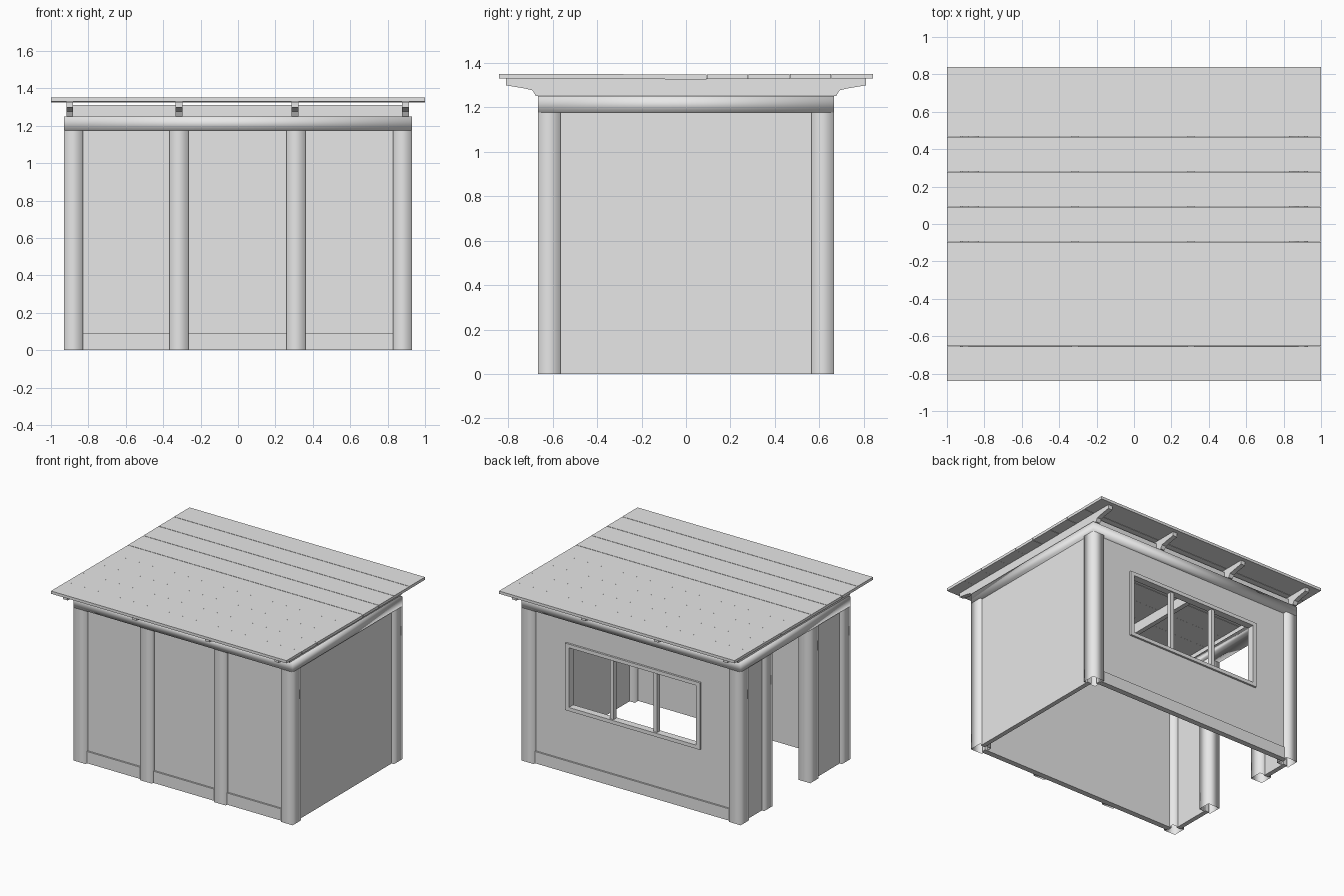
import bpy
import bmesh

scene_cube = bpy.data.objects.get("Cube")
if scene_cube:
    bpy.data.objects.remove(scene_cube, do_unlink=True)

grey = bpy.data.materials.new("plain_grey")
grey.use_nodes = True
grey.diffuse_color = (0.8, 0.8, 0.8, 1)
grey.node_tree.nodes["Principled BSDF"].inputs["Base Color"].default_value = (0.8, 0.8, 0.8, 1)


def finish(name, bm, smooth=False):
    bmesh.ops.recalc_face_normals(bm, faces=bm.faces)
    for f in bm.faces:
        f.smooth = smooth
    mesh = bpy.data.meshes.new(name)
    bm.to_mesh(mesh)
    bm.free()
    mesh.materials.append(grey)
    obj = bpy.data.objects.new(name, mesh)
    bpy.context.collection.objects.link(obj)
    return obj


def prism(name, profile, axis, lo, hi, smooth=False, caps=True):
    """Extrude a 2D outline along an axis from lo to hi."""
    bm = bmesh.new()

    def place(p, d):
        co = list(p)
        co.insert(axis, d)
        return bm.verts.new(co)

    a = [place(p, lo) for p in profile]
    b = [place(p, hi) for p in profile]
    n = len(a)
    for i in range(n):
        j = (i + 1) % n
        bm.faces.new((a[i], a[j], b[j], b[i]))
    if caps:
        bm.faces.new(a)
        bm.faces.new(b)
    return finish(name, bm, smooth)


def box(name, x, y, z, **options):
    outline = [(x[0], y[0]), (x[1], y[0]), (x[1], y[1]), (x[0], y[1])]
    return prism(name, outline, 2, z[0], z[1], **options)


def span(a, b, sign):
    return tuple(sorted((a * sign, b * sign)))


X, Y = 0.93, 0.665          # outer half sizes of the frame
POST, TOP = 0.1, 1.175      # post width, underside of the beam
EAVE = 1.25

# Corner posts: hollow square tubes with softened shading
for sx, side in ((1, "left"), (-1, "right")):
    for sy, end in ((-1, "front"), (1, "back")):
        box(f"{end}_{side}_post", span(X - POST, X, sx), span(Y - POST, Y, sy),
            (0, TOP), smooth=True, caps=False)

# Front wall with two intermediate posts and skirting
box("front_wall", (-0.85, 0.85), (-0.635, -0.605), (0, TOP + 0.02))
for cx, side in ((0.31, "left"), (-0.315, "right")):
    box(f"front_middle_{side}_post", (cx - 0.05, cx + 0.05), (-Y, -0.61),
        (0, TOP), smooth=True, caps=False)
box("front_skirting", (-0.84, 0.84), (-0.648, -0.62), (0, 0.09))

# Closed left wall
box("left_wall", (0.875, 0.91), (-0.58, 0.58), (0, TOP + 0.02))

# Right wall: two narrow panels and two door posts around the opening
for name, y in (("front", (-0.58, -0.27)), ("back", (0.37, 0.58))):
    box(f"right_wall_{name}_panel", (-0.91, -0.875), y, (0, TOP + 0.02))
for name, y in (("front", (-0.28, -0.18)), ("back", (0.28, 0.38))):
    box(f"door_{name}_post", (-X, -X + POST), y, (0, TOP), smooth=True, caps=False)

# Back wall built around the window opening
WX, WZ = 0.56, (0.49, 0.98)
BACK = (0.605, 0.635)
box("back_wall_lower", (-0.85, 0.85), BACK, (0, WZ[0]))
box("back_wall_upper", (-0.85, 0.85), BACK, (WZ[1], TOP + 0.02))
for s, side in ((1, "left"), (-1, "right")):
    box(f"back_wall_{side}", span(WX, 0.85, s), BACK, WZ)
box("back_skirting", (-0.84, 0.84), (0.62, 0.648), (0, 0.09))

# Window frame and mullions
FRAME = (0.595, 0.65)
for s, side in ((1, "left"), (-1, "right")):
    box(f"window_{side}_jamb", span(WX - 0.02, WX + 0.012, s), FRAME,
        (WZ[0] - 0.012, WZ[1] + 0.012))
    box(f"window_{side}_mullion", span(0.17, 0.2, s), (0.603, 0.637), WZ)
for z, name in ((WZ[0], "sill"), (WZ[1], "head")):
    inner = 0.016 if name == "sill" else -0.016
    box(f"window_{name}", (-WX, WX), FRAME, tuple(sorted((z - inner * 0.75, z + inner))))

# Ring beam on top of the posts, one continuous softened loop
bm = bmesh.new()
corners = []
for sx, sy in ((-1, -1), (1, -1), (1, 1), (-1, 1)):
    corners.append([bm.verts.new((sx * (X - d), sy * (Y - d), z))
                    for d, z in ((0, TOP), (0, EAVE), (POST, EAVE), (POST, TOP))])
for i in range(4):
    a, b = corners[i], corners[(i + 1) % 4]
    for k in range(4):
        m = (k + 1) % 4
        bm.faces.new((a[k], b[k], b[m], a[m]))
finish("ring_beam", bm, smooth=True)

# Closing boards between the rafters
for s, name in ((-1, "front"), (1, "back")):
    box(f"{name}_eaves_board", (-0.9, 0.9), span(0.6, 0.63, s), (EAVE, 1.31))

# Rafters with shaped tails
tail = [(0.81, 1.328), (0.81, 1.298), (0.72, 1.283), (0.69, 1.275), (0.675, EAVE)]
rafter = tail + [(-y, z) for y, z in reversed(tail)]
for i, cx in enumerate((-0.9, -0.315, 0.305, 0.895)):
    prism(f"rafter_{i + 1}", rafter, 0, cx - 0.018, cx + 0.018)

# Roof boards, stepping up slightly from the middle towards both eaves
COUNT, HALF = 9, 0.84
pitch = 2 * HALF / COUNT
for i in range(COUNT):
    y0 = -HALF + i * pitch
    lift = 0.001 * abs(i - COUNT // 2)
    box(f"roof_board_{i + 1}", (-1, 1), (y0, y0 + pitch - (0.002 if i < COUNT - 1 else 0)),
        (1.325 + lift, 1.346 + lift))
